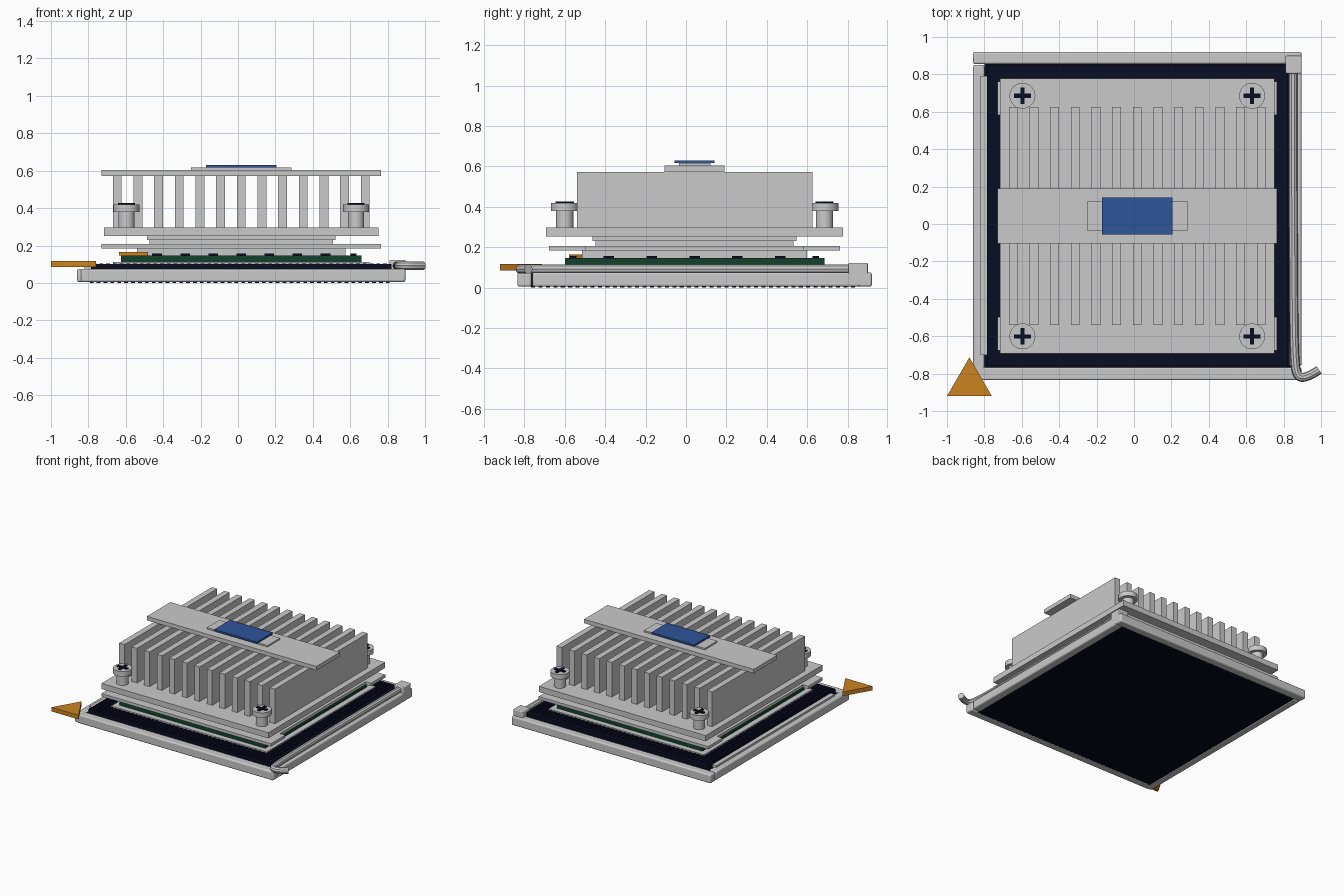
import bpy, bmesh, math
from mathutils import Matrix

if "Cube" in bpy.data.objects:
    bpy.data.objects.remove(bpy.data.objects["Cube"], do_unlink=True)


def material(name, rgb):
    m = bpy.data.materials.new(name)
    m.use_nodes = True
    m.diffuse_color = (*rgb, 1)
    m.node_tree.nodes["Principled BSDF"].inputs["Base Color"].default_value = (*rgb, 1)
    return m


METAL = material("light metal", (0.59, 0.59, 0.59))
DARK = material("dark navy plastic", (0.003, 0.004, 0.016))
GREEN = material("board green", (0.006, 0.055, 0.027))
BLUE = material("label blue", (0.027, 0.09, 0.32))
GOLD = material("marker orange", (0.6, 0.23, 0.015))

CX, CY = 0.0175, 0.0425   # shared centre of the stack


def finish(name, bm, mat):
    mesh = bpy.data.meshes.new(name)
    bmesh.ops.recalc_face_normals(bm, faces=bm.faces)
    bm.to_mesh(mesh)
    bm.free()
    mesh.materials.append(mat)
    obj = bpy.data.objects.new(name, mesh)
    bpy.context.collection.objects.link(obj)
    return obj


def add_box(bm, x0, x1, y0, y1, z0, z1):
    size = Matrix.Diagonal((x1 - x0, y1 - y0, z1 - z0, 1))
    mid = Matrix.Translation(((x0 + x1) / 2, (y0 + y1) / 2, (z0 + z1) / 2))
    bmesh.ops.create_cube(bm, size=1, matrix=mid @ size)


def box(name, x0, x1, y0, y1, z0, z1, mat=METAL, bevel=0):
    bm = bmesh.new()
    add_box(bm, x0, x1, y0, y1, z0, z1)
    obj = finish(name, bm, mat)
    if bevel:
        mod = obj.modifiers.new("bevel", "BEVEL")
        mod.width, mod.segments = bevel, 3
        smooth(obj)
    return obj


def slab(name, hx, hy, z0, z1, mat=METAL):
    return box(name, CX - hx, CX + hx, CY - hy, CY + hy, z0, z1, mat)


def smooth(obj):
    bpy.ops.object.select_all(action="DESELECT")
    obj.select_set(True)
    bpy.context.view_layer.objects.active = obj
    bpy.ops.object.shade_smooth_by_angle(angle=math.radians(35))


def prism(name, points, z0, z1, mat):
    bm = bmesh.new()
    face = bm.faces.new([bm.verts.new((x, y, z0)) for x, y in points])
    top = bmesh.ops.extrude_face_region(bm, geom=[face])["geom"]
    bmesh.ops.translate(bm, vec=(0, 0, z1 - z0),
                        verts=[v for v in top if isinstance(v, bmesh.types.BMVert)])
    return finish(name, bm, mat)


# Socket frame rails
box("back_rail", -0.86, 0.895, 0.855, 0.92, 0.005, 0.075, bevel=0.01)
box("front_rail", -0.84, 0.895, -0.835, -0.765, 0.005, 0.075, bevel=0.01)
box("right_rail", -0.86, -0.80, -0.83, 0.85, 0.005, 0.075, bevel=0.01)
box("left_rail", 0.83, 0.895, -0.76, 0.86, 0.005, 0.075, bevel=0.01)
box("inner_strip", -0.82, -0.785, -0.70, 0.79, 0.06, 0.09)
box("hinge_block", 0.81, 0.895, 0.805, 0.90, 0.01, 0.123, bevel=0.006)

# Socket body with contact grids above and below
box("socket_body", -0.80, 0.84, -0.80, 0.86, 0.006, 0.07, DARK)
box("socket_top", -0.785, 0.82, -0.76, 0.85, 0.06, 0.10, DARK)


def contact_grid(name, half, z0, z1, count=44):
    pitch = 2 * half / count
    pin = pitch * 0.55
    obj = box(name, CX - half, CX - half + pin, CY - half, CY - half + pin, z0, z1, DARK)
    for axis in range(2):
        mod = obj.modifiers.new("array", "ARRAY")
        mod.count = count
        mod.use_relative_offset = False
        mod.use_constant_offset = True
        mod.constant_offset_displace = [pitch if i == axis else 0 for i in range(3)]


contact_grid("upper_contacts", 0.795, 0.098, 0.105)
contact_grid("lower_contacts", 0.81, 0, 0.008)

# Locking lever with its bent handle
curve = bpy.data.curves.new("lever_path", "CURVE")
curve.dimensions = "3D"
curve.bevel_depth = 0.024
curve.bevel_resolution = 3
curve.use_fill_caps = True
path = curve.splines.new("NURBS")
points = [(0.85, 0.82), (0.85, 0.3), (0.853, -0.4), (0.857, -0.70),
          (0.87, -0.82), (0.93, -0.82), (0.99, -0.78)]
path.points.add(len(points) - 1)
for p, (x, y) in zip(path.points, points):
    p.co = (x, y, 0.092, 1)
path.use_endpoint_u = True
path.order_u = 3
helper = bpy.data.objects.new("lever_path", curve)
bpy.context.collection.objects.link(helper)
bpy.context.view_layer.update()
mesh = bpy.data.meshes.new_from_object(
    helper.evaluated_get(bpy.context.evaluated_depsgraph_get()))
bpy.data.objects.remove(helper)
mesh.materials.clear()
mesh.materials.append(METAL)
lever = bpy.data.objects.new("locking_lever", mesh)
bpy.context.collection.objects.link(lever)
smooth(lever)

# Corner markers
prism("socket_corner_marker", [(-1, -0.92), (-0.76, -0.92), (-0.88, -0.713)],
      0.085, 0.118, GOLD)
prism("board_corner_marker", [(-0.635, -0.58), (-0.48, -0.58), (-0.557, -0.445)],
      0.146, 0.165, GOLD)

# Chip carrier: base sheet, board, edge components and lid
slab("carrier_sheet", 0.685, 0.685, 0.10, 0.112)
slab("circuit_board", 0.642, 0.642, 0.112, 0.146, GREEN)
bm = bmesh.new()
for i in range(-3, 4):
    for side in (-1, 1):
        x, y = CX + i * 0.15, CY + side * 0.60
        add_box(bm, x - 0.026, x + 0.026, y - 0.016, y + 0.016, 0.145, 0.156)
        if abs(i) < 3:
            x, y = CX + side * 0.60, CY + i * 0.212
            add_box(bm, x - 0.016, x + 0.016, y - 0.026, y + 0.026, 0.145, 0.156)
finish("edge_components", bm, DARK)
slab("chip_lid", 0.557, 0.557, 0.145, 0.185)

# Retention plate with notched sides
hx, hy, notch, ear = 0.747, 0.72, 0.70, 0.54
outline = [(hx, -hy), (hx, -ear), (notch, -ear), (notch, ear), (hx, ear), (hx, hy)]
outline += [(-x, -y) for x, y in outline]
prism("retention_plate", [(CX + x, CY + y) for x, y in outline], 0.184, 0.207, METAL)

# Heat sink: contact steps, base, fins and cross bar
slab("contact_step_lower", 0.49, 0.49, 0.207, 0.23)
slab("contact_step_upper", 0.505, 0.505, 0.23, 0.252)
slab("heat_sink_base", 0.735, 0.735, 0.252, 0.297)
bm = bmesh.new()
for i in range(-6, 7):
    x = CX + i * 0.1105
    add_box(bm, x - 0.0235, x + 0.0235, CY - 0.583, CY + 0.583, 0.295, 0.573)
finish("cooling_fins", bm, METAL)
slab("cross_bar", 0.747, 0.148, 0.572, 0.604)
slab("label_pad", 0.268, 0.078, 0.604, 0.616)
slab("blue_label", 0.188, 0.099, 0.616, 0.63, BLUE)


# Corner screws with cross recess
def cylinder(name, x, y, radius, z0, z1):
    bm = bmesh.new()
    bmesh.ops.create_cone(bm, cap_ends=True, segments=32, radius1=radius, radius2=radius,
                          depth=z1 - z0, matrix=Matrix.Translation((x, y, (z0 + z1) / 2)))
    smooth(finish(name, bm, METAL))


for sx, side in ((-1, "right"), (1, "left")):
    for sy, end in ((-1, "front"), (1, "back")):
        x, y = CX + sx * 0.614, CY + sy * 0.643
        cylinder(f"{end}_{side}_screw_shank", x, y, 0.043, 0.29, 0.385)
        cylinder(f"{end}_{side}_screw_head", x, y, 0.069, 0.38, 0.42)
        bm = bmesh.new()
        add_box(bm, x - 0.045, x + 0.045, y - 0.011, y + 0.011, 0.419, 0.427)
        add_box(bm, x - 0.011, x + 0.011, y - 0.045, y + 0.045, 0.419, 0.4265)
        finish(f"{end}_{side}_screw_cross", bm, DARK)
